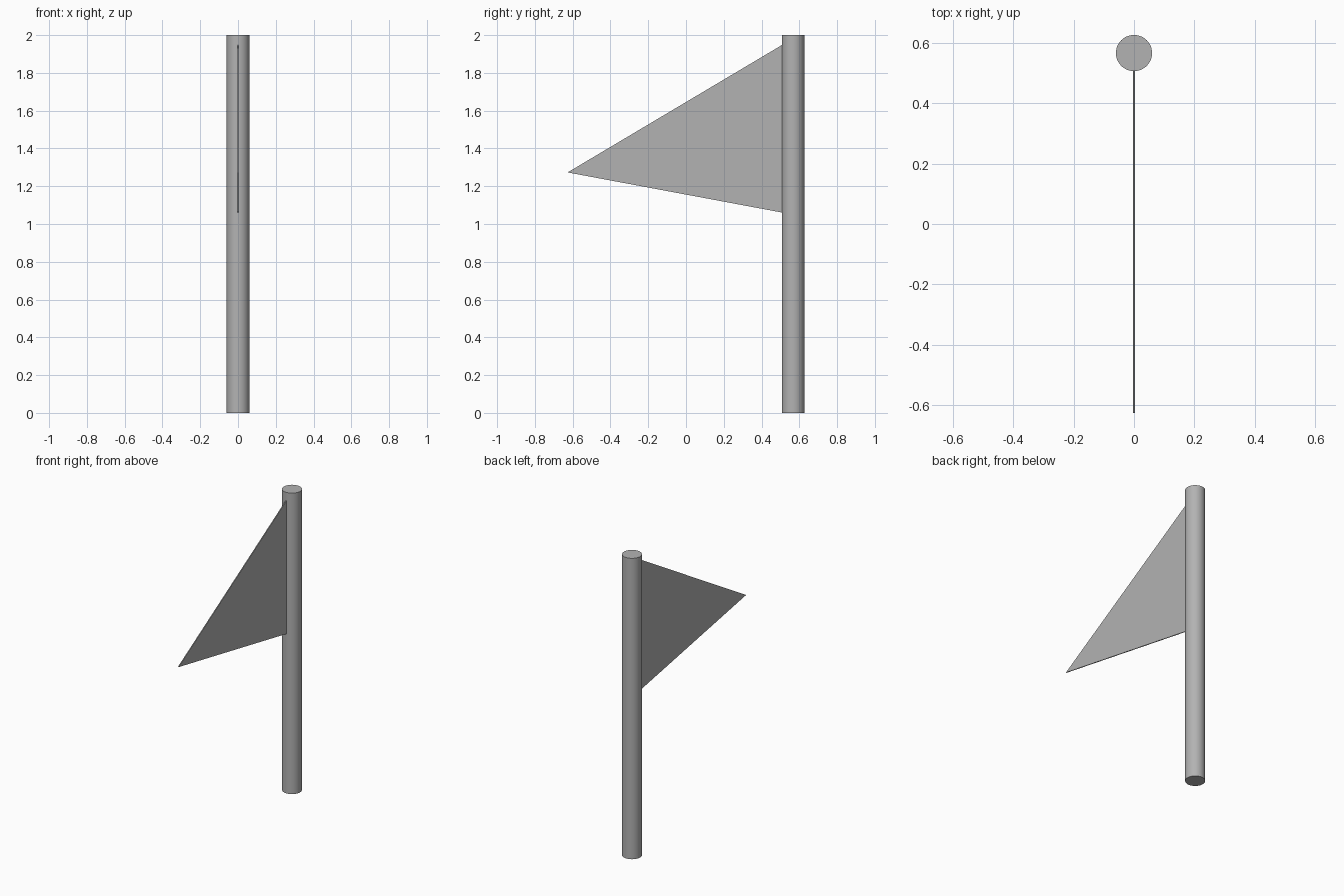
import bpy, bmesh

if "Cube" in bpy.data.objects:
    bpy.data.objects.remove(bpy.data.objects["Cube"])

# Mid grey shared by both parts
grey = bpy.data.materials.new("grey")
grey.diffuse_color = (0.45, 0.45, 0.45, 1)
grey.use_nodes = True
grey.node_tree.nodes["Principled BSDF"].inputs["Base Color"].default_value = grey.diffuse_color

# Pole: smooth round post
bpy.ops.mesh.primitive_cylinder_add(vertices=48, radius=0.06, depth=2.0,
                                    location=(0, 0.567, 1.0))
pole = bpy.context.object
pole.name = "pole"
bpy.ops.object.shade_smooth_by_angle()
pole.data.materials.append(grey)

# Pennant: thin triangular sheet, its hoist edge just touching the pole
T = 0.006
profile = [(0.512, 1.95), (-0.627, 1.273), (0.512, 1.06)]
bm = bmesh.new()
face = bm.faces.new([bm.verts.new((-T / 2, y, z)) for y, z in profile])
ext = bmesh.ops.extrude_face_region(bm, geom=[face], use_keep_orig=True)
verts = [g for g in ext["geom"] if isinstance(g, bmesh.types.BMVert)]
bmesh.ops.translate(bm, verts=verts, vec=(T, 0, 0))
bmesh.ops.recalc_face_normals(bm, faces=bm.faces)
mesh = bpy.data.meshes.new("pennant")
bm.to_mesh(mesh)
bm.free()
pennant = bpy.data.objects.new("pennant", mesh)
bpy.context.collection.objects.link(pennant)
mesh.materials.append(grey)
